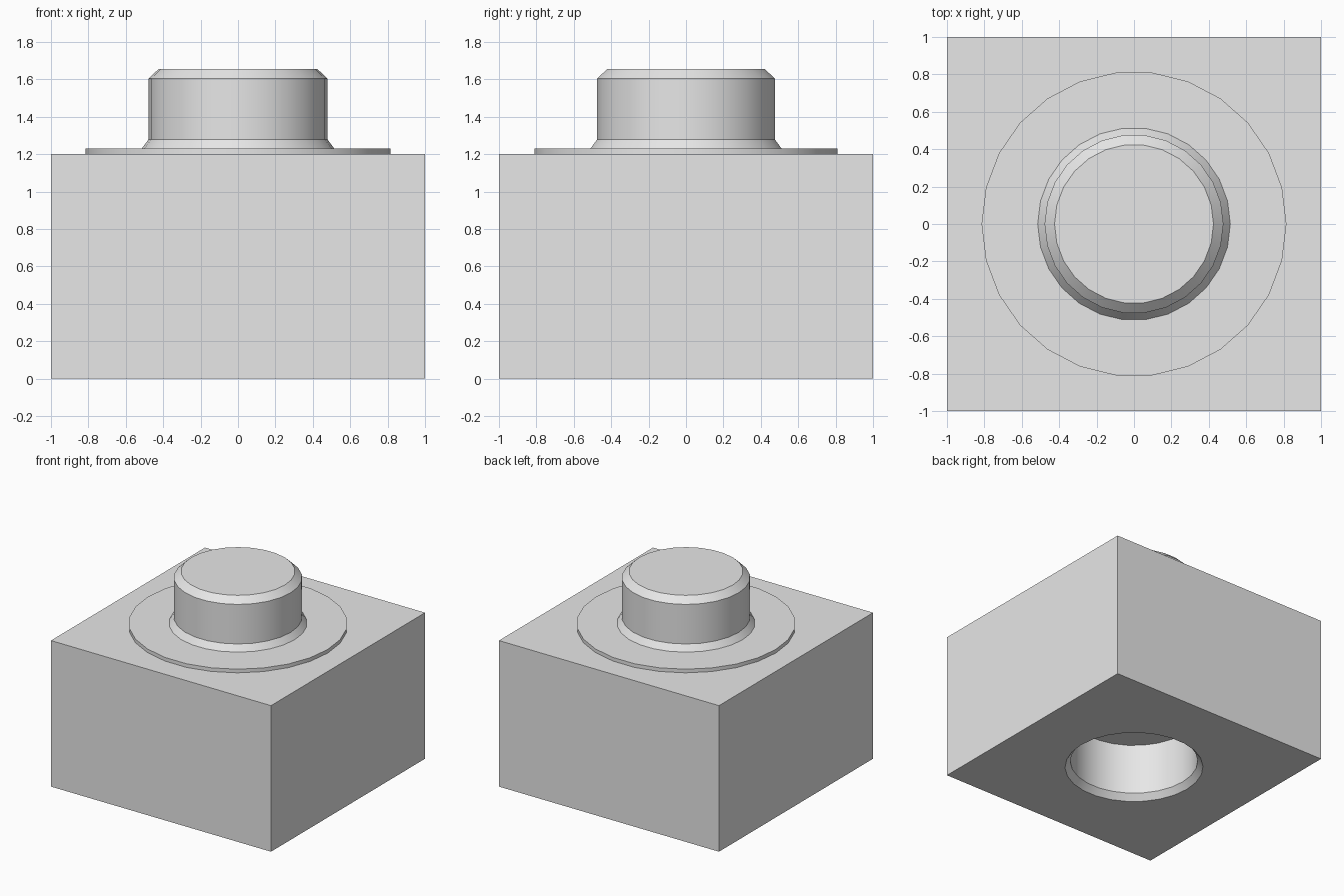
import bpy, bmesh, math

if "Cube" in bpy.data.objects:
    bpy.data.objects.remove(bpy.data.objects["Cube"], do_unlink=True)

SIDES = 26
BODY_TOP = 1.2

grey = bpy.data.materials.new("light grey")
grey.use_nodes = True
grey.diffuse_color = (0.8, 0.8, 0.8, 1)
grey.node_tree.nodes["Principled BSDF"].inputs["Base Color"].default_value = (0.8, 0.8, 0.8, 1)


def lathe(bm, profile):
    """Turn (radius, height) points round z, cap the last ring, return the first ring."""
    rings = []
    for r, z in profile:
        angles = [2 * math.pi * i / SIDES for i in range(SIDES)]
        rings.append([bm.verts.new((r * math.cos(a), r * math.sin(a), z)) for a in angles])
    for low, high in zip(rings, rings[1:]):
        for i in range(SIDES):
            j = (i + 1) % SIDES
            bm.faces.new((low[i], low[j], high[j], high[i]))
    bm.faces.new(rings[-1])
    return rings[0]


def finish(bm, name):
    mesh = bpy.data.meshes.new(name)
    bm.to_mesh(mesh)
    bm.free()
    mesh.materials.append(grey)
    obj = bpy.data.objects.new(name, mesh)
    bpy.context.collection.objects.link(obj)
    bpy.ops.object.select_all(action='DESELECT')
    obj.select_set(True)
    bpy.context.view_layer.objects.active = obj
    bpy.ops.object.shade_smooth_by_angle(angle=math.radians(25))
    return obj


# Block with a round, flared socket in its underside
bm = bmesh.new()
bmesh.ops.create_cube(bm, size=2)
for v in bm.verts:
    v.co.z = BODY_TOP if v.co.z > 0 else 0
bottom = [f for f in bm.faces if f.normal.z < -0.5]
bmesh.ops.delete(bm, geom=bottom, context='FACES_ONLY')
lathe(bm, [(0.52, 0), (0.48, 0.05), (0.48, 0.465)])
rim = [e for e in bm.edges if e.is_boundary]
bmesh.ops.triangle_fill(bm, edges=rim, use_beauty=True)
bmesh.ops.recalc_face_normals(bm, faces=bm.faces[:])
finish(bm, "block")

# Thin round plate carrying the stud, with flared foot and chamfered top
bm = bmesh.new()
lathe(bm, [(0.815, BODY_TOP), (0.815, 1.23), (0.515, 1.23),
           (0.478, 1.28), (0.478, 1.605), (0.425, 1.655)])
finish(bm, "plate_and_stud")
